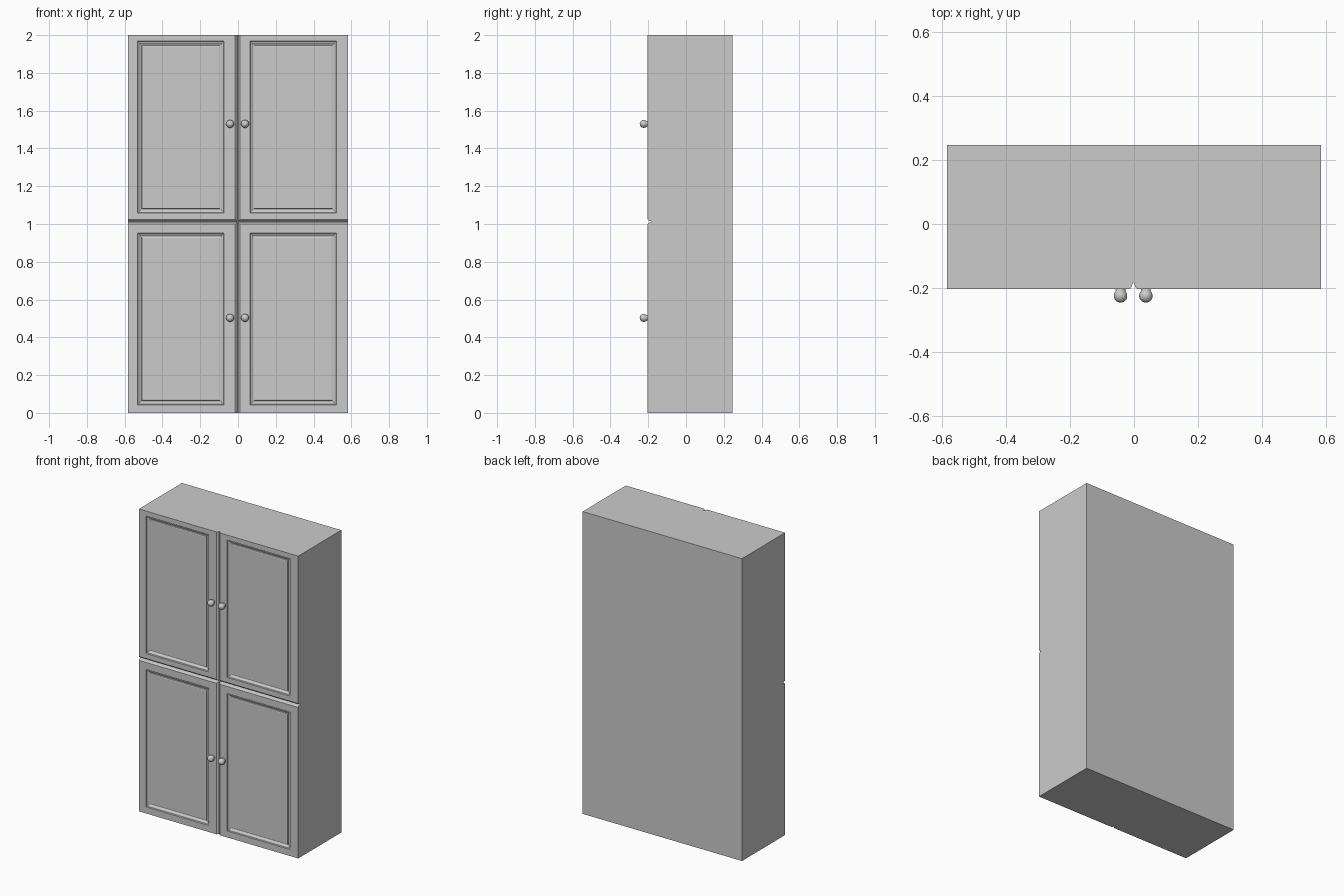
import bpy, bmesh, math

if "Cube" in bpy.data.objects:
    bpy.data.objects.remove(bpy.data.objects["Cube"])

W, H = 0.583, 2.0              # half width, height
BACK, FRONT, SEAM_Y = 0.247, -0.203, -0.183
SEAM_X, SEAM_Z = -0.002, 1.012


def finish(name, bm, smooth=False):
    bmesh.ops.remove_doubles(bm, verts=bm.verts, dist=1e-5)
    bmesh.ops.recalc_face_normals(bm, faces=bm.faces)
    me = bpy.data.meshes.new(name)
    bm.to_mesh(me)
    bm.free()
    ob = bpy.data.objects.new(name, me)
    bpy.context.collection.objects.link(ob)
    if smooth:
        bpy.ops.object.select_all(action='DESELECT')
        ob.select_set(True)
        bpy.context.view_layer.objects.active = ob
        bpy.ops.object.shade_smooth_by_angle(angle=math.radians(40))
    return ob


# cabinet body behind the doors
bpy.ops.mesh.primitive_cube_add(size=1, location=(0, (BACK + SEAM_Y) / 2, H / 2))
body = bpy.context.object
body.name = "cabinet_body"
body.scale = (2 * W, BACK - SEAM_Y, H)

# (inset, y) profiles: rounded door edge along the seams, moulding around the panel
EDGE = [(0.001, SEAM_Y), (0.004, -0.189), (0.006, -0.197), (0.009, -0.200), (0.013, FRONT)]
MOULDING = [(0, FRONT), (0.003, -0.197), (0.009, -0.195), (0.016, -0.189),
            (0.021, -0.188), (0.023, -0.194), (0.028, -0.196)]


def door(name, side, upper, panel):
    """Concentric rectangles: only the edges along the seams are profiled."""
    bm = bmesh.new()
    rings = []
    for inset, y in EDGE:
        x0, x1 = (-W, SEAM_X - inset) if side < 0 else (SEAM_X + inset, W)
        z0, z1 = (SEAM_Z + inset, H) if upper else (0, SEAM_Z - inset)
        rings.append((x0, x1, z0, z1, y))
    for d, y in MOULDING:
        x0, x1, z0, z1 = panel
        rings.append((x0 + d, x1 - d, z0 + d, z1 - d, y))
    loops = [[bm.verts.new(p) for p in ((a, y, c), (b, y, c), (b, y, d), (a, y, d))]
             for a, b, c, d, y in rings]
    for la, lb in zip(loops, loops[1:]):
        for i in range(4):
            j = (i + 1) % 4
            bm.faces.new((la[i], la[j], lb[j], lb[i]))
    bm.faces.new(loops[-1])
    bm.faces.new(loops[0][::-1])
    finish(name, bm)


def knob(name, x, z, r=0.021):
    """Lathed ball on a short neck."""
    bm = bmesh.new()
    cy = FRONT - 0.021
    pts = [(r * math.sin(math.radians(a)), cy - r * math.cos(math.radians(a)))
           for a in range(0, 136, 15)]
    pts.append((0.015, FRONT + 0.002))
    vs = [bm.verts.new((x + a, y, z)) for a, y in pts]
    es = [bm.edges.new(p) for p in zip(vs, vs[1:])]
    bmesh.ops.spin(bm, geom=vs + es, cent=(x, 0, z), axis=(0, 1, 0),
                   angle=2 * math.pi, steps=24)
    finish(name, bm, True)


# four doors, each with a knob beside the centre seam
for row, upper, z0, z1, kz in (("upper", True, 1.058, 1.968, 1.53),
                               ("lower", False, 0.043, 0.953, 0.503)):
    for col, side, x0, x1, kx in (("left", -1, -0.532, -0.073, -0.042),
                                  ("right", 1, 0.063, 0.522, 0.037)):
        door(f"{row}_{col}_door", side, upper, (x0, x1, z0, z1))
        knob(f"{row}_{col}_knob", kx, kz)
